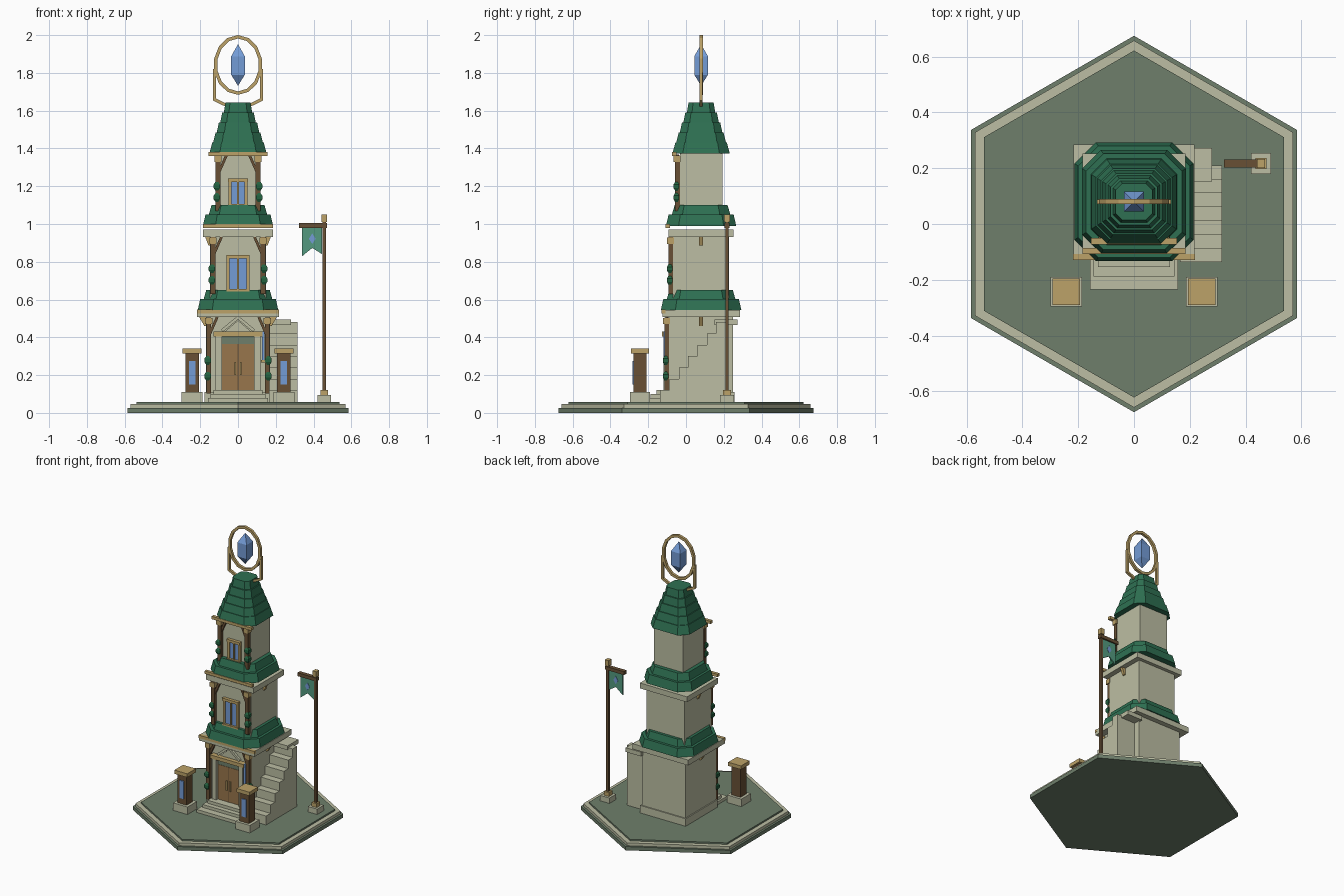
import bpy, bmesh, math
from mathutils import Vector

cube = bpy.data.objects.get("Cube")
if cube:
    bpy.data.objects.remove(cube, do_unlink=True)


def material(name, r, g, b):
    def linear(c):
        c /= 255
        return ((c + 0.055) / 1.055) ** 2.4
    m = bpy.data.materials.new(name)
    m.use_nodes = True
    color = (linear(r), linear(g), linear(b), 1)
    m.diffuse_color = color
    m.node_tree.nodes["Principled BSDF"].inputs["Base Color"].default_value = color
    return m


stone = material("pale stone", 188, 190, 163)
moss = material("mossy ground", 110, 127, 107)
tile = material("green tile", 46, 112, 82)
gold = material("old gold", 188, 162, 104)
wood = material("dark wood", 104, 80, 53)
oak = material("door oak", 152, 118, 76)
glass = material("blue crystal", 116, 156, 214)
cloth = material("teal cloth", 84, 154, 128)
leaf = material("ivy leaf", 36, 98, 64)

CY = 0.08       # tower axis
GROUND = 0.057  # top of the terrace


def loft(name, rings, mat, closed=False):
    """Skin a list of equal rings of points; cap the ends unless closed."""
    bm = bmesh.new()
    rows = [[bm.verts.new(p) for p in ring] for ring in rings]
    n = len(rows[0])
    pairs = list(zip(rows, rows[1:]))
    if closed:
        pairs.append((rows[-1], rows[0]))
    else:
        bm.faces.new(rows[0][::-1])
        bm.faces.new(rows[-1])
    for a, b in pairs:
        for i in range(n):
            j = (i + 1) % n
            bm.faces.new((a[i], a[j], b[j], b[i]))
    bmesh.ops.remove_doubles(bm, verts=bm.verts, dist=1e-5)
    bmesh.ops.recalc_face_normals(bm, faces=bm.faces)
    mesh = bpy.data.meshes.new(name)
    bm.to_mesh(mesh)
    bm.free()
    mesh.materials.append(mat)
    obj = bpy.data.objects.new(name, mesh)
    bpy.context.collection.objects.link(obj)
    return obj


def rect(x, y, hx, hy, z):
    return [(x - hx, y - hy, z), (x + hx, y - hy, z), (x + hx, y + hy, z), (x - hx, y + hy, z)]


def block(name, x, y, hx, hy, z0, z1, mat):
    return loft(name, [rect(x, y, hx, hy, z0), rect(x, y, hx, hy, z1)], mat)


def plate(name, outline, y0, y1, mat):
    """Extrude an x-z outline along y."""
    return loft(name, [[(x, y, z) for x, z in outline] for y in (y0, y1)], mat)


def strut(name, a, b, w, mat):
    a, b = Vector(a), Vector(b)
    q = (b - a).to_track_quat("Z", "Y")
    corners = [q @ Vector(c) for c in rect(0, 0, w, w, 0)]
    return loft(name, [[p + c for c in corners] for p in (a, b)], mat)


def octagon(h, z):
    c = h * 0.64
    pts = [(h, -c), (h, c), (c, h), (-c, h), (-h, c), (-h, -c), (-c, -h), (c, -h)]
    return [(x, y + CY, z) for x, y in pts]


def roof(name, tiers):
    for i, (h0, h1, z0, z1) in enumerate(tiers):
        loft(f"{name}_tier_{i}", [octagon(h0, z0), octagon(h1, z1)], tile)


# Hexagonal terrace
def hexagon(r, z):
    return [(r * math.sin(i * math.pi / 3), r * math.cos(i * math.pi / 3), z) for i in range(6)]


for name, r, z0, z1, mat in (("terrace_foot", 0.675, 0, 0.026, moss),
                             ("terrace_rim", 0.658, 0.026, 0.046, stone),
                             ("terrace_top", 0.622, 0.046, GROUND, moss)):
    loft(name, [hexagon(r, z0), hexagon(r, z1)], mat)

# Three storeys: wall half width, bottom, top, ledge half width, post x
storeys = (("lower", 0.170, GROUND, 0.515, 0.205, 0.155),
           ("middle", 0.148, 0.60, 0.94, 0.172, 0.132),
           ("upper", 0.113, 1.04, 1.372, 0, 0.106))
for name, h, z0, z1, ledge, px in storeys:
    block(name + "_wall", 0, CY, h, h, z0, z1, stone)
    front = CY - h
    if ledge:
        block(name + "_ledge", 0, CY, ledge + 0.012, ledge, z1 - 0.008, z1 + 0.03, stone)
    beam_z = z1 + 0.012 if name == "lower" else z1 + 0.04 if ledge else z1 - 0.012
    beam_h = ledge + 0.013 if ledge else 0.155
    block(name + "_front_beam", 0, front - 0.029, beam_h, 0.011, beam_z, beam_z + 0.02, gold)
    foot = GROUND + 0.045 if name == "lower" else z0 + 0.03
    for s, side in ((1, "left"), (-1, "right")):
        block(f"{name}_{side}_post", s * px, front - 0.012, 0.013, 0.013, foot, z1 - 0.01, wood)
        block(f"{name}_{side}_post_cap", s * px, front - 0.014, 0.019, 0.018, z1 - 0.045, z1 - 0.012, gold)
        strut(f"{name}_{side}_brace", (s * px, front - 0.012, z1 - 0.11),
              (s * (px - 0.045), front - 0.012, z1 - 0.008), 0.007, wood)
        if ledge:
            # Side corbel under the ledge
            outline = [(s * (h - 0.01), z1), (s * (ledge + 0.005), z1), (s * (h + 0.008), z1 - 0.055),
                       (s * (h - 0.01), z1 - 0.055)]
            plate(f"{name}_{side}_corbel", outline, CY - 0.01, CY + 0.01, gold)
        # Ivy clumps on the posts
        for k, t in enumerate((0.3, 0.48)):
            z = z0 + (z1 - z0) * t
            x, y = s * (px + 0.006), front - 0.018
            loft(f"{name}_{side}_ivy_{k}", [rect(x, y, 0.006, 0.006, z - 0.025), rect(x, y, 0.017, 0.015, z - 0.008),
                                            rect(x, y, 0.017, 0.015, z + 0.01), rect(x, y, 0.006, 0.006, z + 0.025)], leaf)
block("plinth", 0, CY, 0.178, 0.178, GROUND, 0.11, stone)

# Tiered roofs
roof("lower_roof", ((0.213, 0.2, 0.545, 0.602), (0.185, 0.168, 0.59, 0.65)))
roof("middle_roof", ((0.186, 0.172, 0.99, 1.05), (0.158, 0.14, 1.038, 1.1)))
roof("top_roof", [(0.152 - 0.019 * i, 0.136 - 0.0175 * i, 1.372 + 0.053 * i, 1.432 + 0.053 * i)
                  for i in range(5)])

# Windows
for name, y, hx, z0, z1 in (("middle_window", CY - 0.148, 0.052, 0.64, 0.825),
                            ("upper_window", CY - 0.113, 0.042, 1.09, 1.23)):
    block(name + "_glass", 0, y, hx, 0.006, z0, z1, glass)
    for x in (-hx, 0, hx):
        block(name + "_bar", x, y - 0.006, 0.004 if x == 0 else 0.008, 0.01, z0, z1, gold)
    block(name + "_lintel", 0, y - 0.008, hx + 0.01, 0.014, z1 - 0.008, z1 + 0.01, gold)
    block(name + "_sill", 0, y - 0.008, hx + 0.01, 0.014, z0, z0 + 0.015, gold)

# Door, surround and pediment
WALL = CY - 0.170
block("door", 0, WALL, 0.086, 0.012, 0.12, 0.365, oak)
block("door_seam", 0, WALL - 0.012, 0.0015, 0.002, 0.12, 0.365, wood)
block("door_transom", 0, WALL, 0.086, 0.01, 0.365, 0.405, moss)
block("door_lintel", 0, WALL - 0.015, 0.13, 0.022, 0.405, 0.43, gold)
for s in (1, -1):
    block("door_jamb", s * 0.102, WALL - 0.01, 0.016, 0.02, 0.11, 0.405, stone)
    block("door_handle", s * 0.014, WALL - 0.015, 0.004, 0.006, 0.2, 0.27, gold)
    strut("pediment_rail", (s * 0.085, WALL - 0.01, 0.435), (0, WALL - 0.01, 0.505), 0.008, stone)
plate("pediment", [(-0.07, 0.43), (0.07, 0.43), (0, 0.49)], WALL - 0.008, WALL, stone)

# Wall lamp beside the door
block("lamp_glass", 0.134, WALL - 0.02, 0.007, 0.01, 0.28, 0.43, glass)
block("lamp_foot", 0.134, WALL - 0.02, 0.012, 0.012, 0.268, 0.28, gold)

# Front steps
for i, (hx, y) in enumerate(((0.158, -0.235), (0.145, -0.188), (0.13, -0.155))):
    block(f"front_step_{i}", 0, (y + WALL) / 2, hx, (WALL - y) / 2, GROUND, 0.078 + 0.021 * i, stone)

# Side staircase with landing
for i in range(7):
    block(f"stair_{i}", 0.24, -0.112 + 0.0495 * i, 0.075, 0.025, GROUND, 0.12 + 0.06 * i, stone)
block("landing", 0.22, 0.212, 0.06, 0.06, 0.465, 0.495, stone)

# Pillar lanterns
for s, side in ((1, "left"), (-1, "right")):
    x, y = s * 0.243, -0.243
    block(side + "_lantern_base", x, y, 0.056, 0.053, GROUND, 0.11, stone)
    block(side + "_lantern_pillar", x, y, 0.036, 0.034, 0.11, 0.315, wood)
    block(side + "_lantern_glass", x, y - 0.036, 0.017, 0.004, 0.15, 0.275, glass)
    block(side + "_lantern_cap", x, y, 0.05, 0.048, 0.315, 0.341, gold)

# Flag pole and banner
FX, FY = 0.456, 0.217
block("pole_base", FX, FY, 0.036, 0.037, GROUND, 0.095, stone)
block("pole_collar", FX, FY, 0.02, 0.02, 0.095, 0.122, gold)
block("pole", FX, FY, 0.009, 0.009, 0.12, 1.02, wood)
block("pole_cap", FX, FY, 0.014, 0.016, 1.01, 1.05, gold)
block("pole_arm", 0.396, FY, 0.074, 0.014, 0.98, 1.004, wood)
plate("banner", [(0.34, 0.98), (0.34, 0.83), (0.393, 0.873), (0.446, 0.84), (0.446, 0.98)],
      FY - 0.004, FY + 0.004, cloth)
plate("banner_diamond", [(0.393, 0.95), (0.375, 0.922), (0.393, 0.895), (0.411, 0.922)],
      FY - 0.006, FY + 0.006, glass)

# Gold ring on the roof with its two arms
rings = []
for i in range(14):
    a = 2 * math.pi * i / 14 + math.pi / 2
    section = ((-0.009, -0.009), (0.009, -0.009), (0.009, 0.009), (-0.009, 0.009))
    rings.append([((0.12 + r) * math.cos(a), CY + d, 1.842 + (0.149 + r) * math.sin(a)) for r, d in section])
loft("ring", rings, gold, closed=True)
for s in (1, -1):
    strut("ring_arm", (s * 0.124, CY, 1.655), (s * 0.124, CY, 1.82), 0.008, gold)
    strut("ring_foot", (s * 0.055, CY, 1.625), (s * 0.127, CY, 1.66), 0.008, gold)

# Floating crystal
loft("crystal", [rect(0, CY, h, h, z) for h, z in ((0.001, 1.733), (0.036, 1.79), (0.036, 1.888), (0.001, 1.95))], glass)
